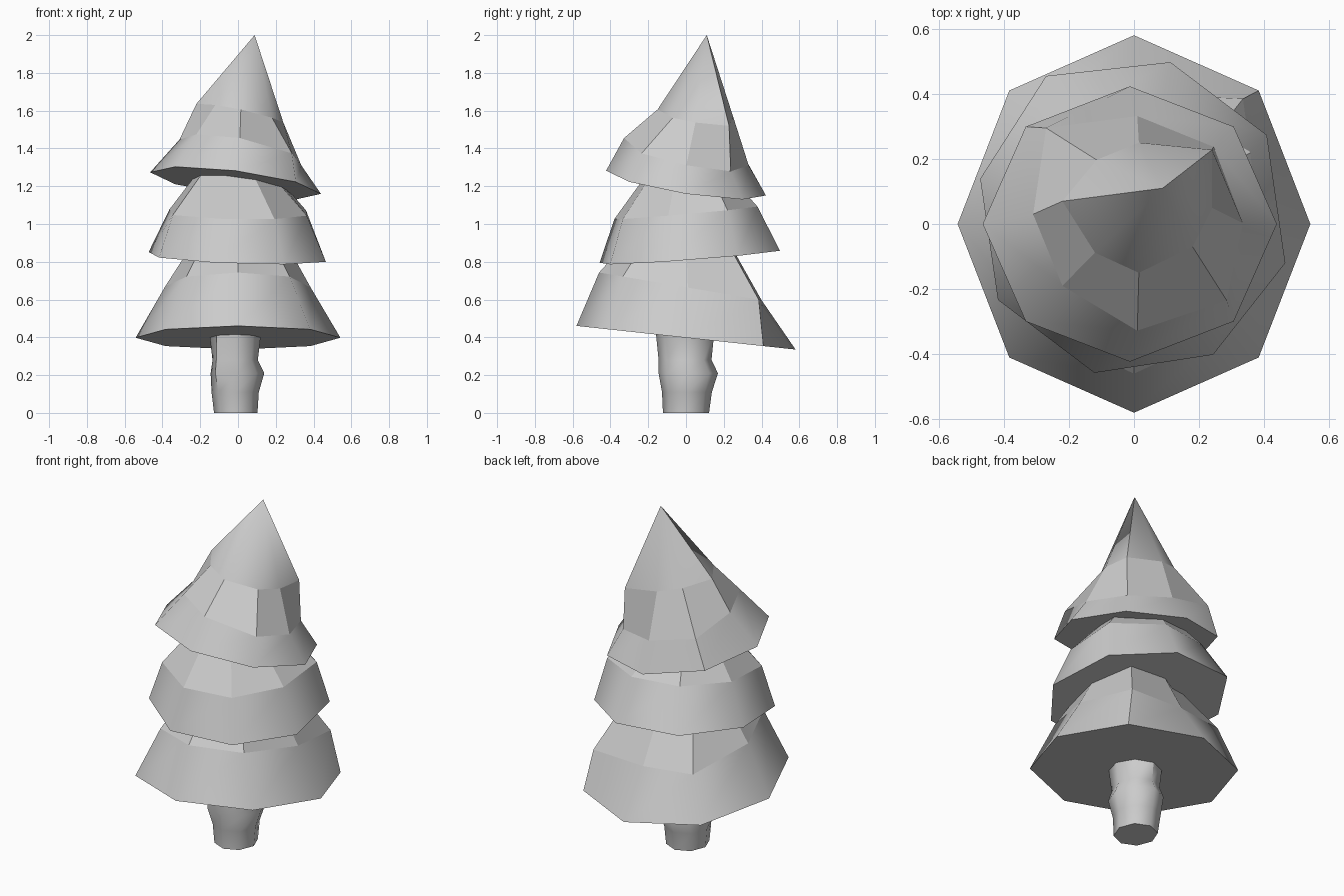
import bpy, bmesh
from math import cos, sin, pi, radians

if "Cube" in bpy.data.objects:
    bpy.data.objects.remove(bpy.data.objects["Cube"])

SIDES = 8


def loft(name, rings, turn=0, apex=None, crease=True, bulges=None):
    """Skin tilted octagons; ring = (cx, cy, z at axis, rx, ry, slope x, slope y).
    bulges moves single corners: {(ring, corner): (x, y)}."""
    bulges = bulges or {}
    bm = bmesh.new()
    loops = []
    for r, (cx, cy, z, rx, ry, sx, sy) in enumerate(rings):
        loop = []
        for i in range(SIDES):
            a = radians(turn) + 2 * pi * i / SIDES
            x, y = bulges.get((r, i), (cx + rx * cos(a), cy + ry * sin(a)))
            loop.append(bm.verts.new((x, y, max(0, z + sx * x + sy * y))))
        loops.append(loop)
    for lo, hi in zip(loops, loops[1:]):
        for i in range(SIDES):
            j = (i + 1) % SIDES
            bm.faces.new((lo[i], lo[j], hi[j], hi[i]))
    bm.faces.new(loops[0][::-1])
    if apex:
        tip = bm.verts.new(apex)
        for i in range(SIDES):
            bm.faces.new((loops[-1][i], loops[-1][(i + 1) % SIDES], tip))
    else:
        bm.faces.new(loops[-1])
    bmesh.ops.recalc_face_normals(bm, faces=bm.faces)
    mesh = bpy.data.meshes.new(name)
    bm.to_mesh(mesh)
    bm.free()
    ob = bpy.data.objects.new(name, mesh)
    bpy.context.collection.objects.link(ob)
    bpy.ops.object.select_all(action='DESELECT')
    ob.select_set(True)
    bpy.context.view_layer.objects.active = ob
    bpy.ops.object.shade_smooth_by_angle(angle=radians(50))
    if crease:  # hard fold along every ring, flat facets in the middle band
        for e in mesh.edges:
            a, b = sorted(v // SIDES for v in e.vertices)
            if a == b or (a, b) == (1, 2):
                e.use_edge_sharp = True
    return ob


# Knobbly trunk
loft("trunk", [
    (-0.012, 0.0, 0.0, 0.115, 0.122, 0, 0),
    (-0.015, 0.005, 0.11, 0.125, 0.132, 0, 0),
    (-0.003, 0.012, 0.21, 0.142, 0.157, 0, 0),
    (-0.015, -0.005, 0.28, 0.12, 0.14, 0, 0),
    (-0.015, -0.005, 0.43, 0.138, 0.155, 0, 0),
], crease=False, bulges={(2, 5): (-0.12, -0.115), (3, 5): (-0.115, -0.11)})

# Bottom skirt of branches
loft("lower_branches", [
    (0, 0, 0.398, 0.542, 0.58, 0, -0.108),
    (0, -0.03, 0.665, 0.385, 0.43, 0, -0.17),
    (0, -0.02, 0.97, 0.19, 0.20, 0, -0.17),
], bulges={(1, 0): (0.385, 0.01), (1, 1): (0.335, 0.385), (1, 3): (-0.29, 0.35),
           (2, 0): (0.215, 0.0), (2, 1): (0.19, 0.2), (2, 2): (0, 0.21)})

# Middle skirt, turned against the others
loft("middle_branches", [
    (-0.005, 0.02, 0.825, 0.482, 0.492, -0.035, 0.075),
    (0, 0.0, 1.06, 0.375, 0.39, -0.02, 0.09),
    (-0.02, 0.0, 1.29, 0.18, 0.20, -0.03, 0.05),
], turn=-14, bulges={(0, 3): (-0.27, 0.455), (0, 0): (0.465, -0.12), (1, 1): (0.36, 0.22),
                     (1, 5): (-0.345, -0.215), (2, 1): (0.17, 0.12)})

# Top skirt rising to a leaning tip
loft("upper_branches", [
    (-0.013, 0.0, 1.215, 0.452, 0.423, -0.126, -0.155),
    (0.01, 0.002, 1.385, 0.325, 0.33, -0.22, -0.22),
    (0.015, 0.05, 1.595, 0.23, 0.20, -0.22, -0.1),
], apex=(0.088, 0.11, 2.0),
    bulges={(1, 1): (0.245, 0.237), (1, 3): (-0.27, 0.295), (1, 4): (-0.31, 0.03),
            (1, 5): (-0.22, -0.19), (1, 7): (0.285, -0.235),
            (2, 0): (0.24, 0.05), (2, 1): (0.24, 0.228), (2, 3): (-0.115, 0.197),
            (2, 4): (-0.22, 0.07), (2, 5): (-0.12, -0.088), (2, 7): (0.18, -0.07)})
